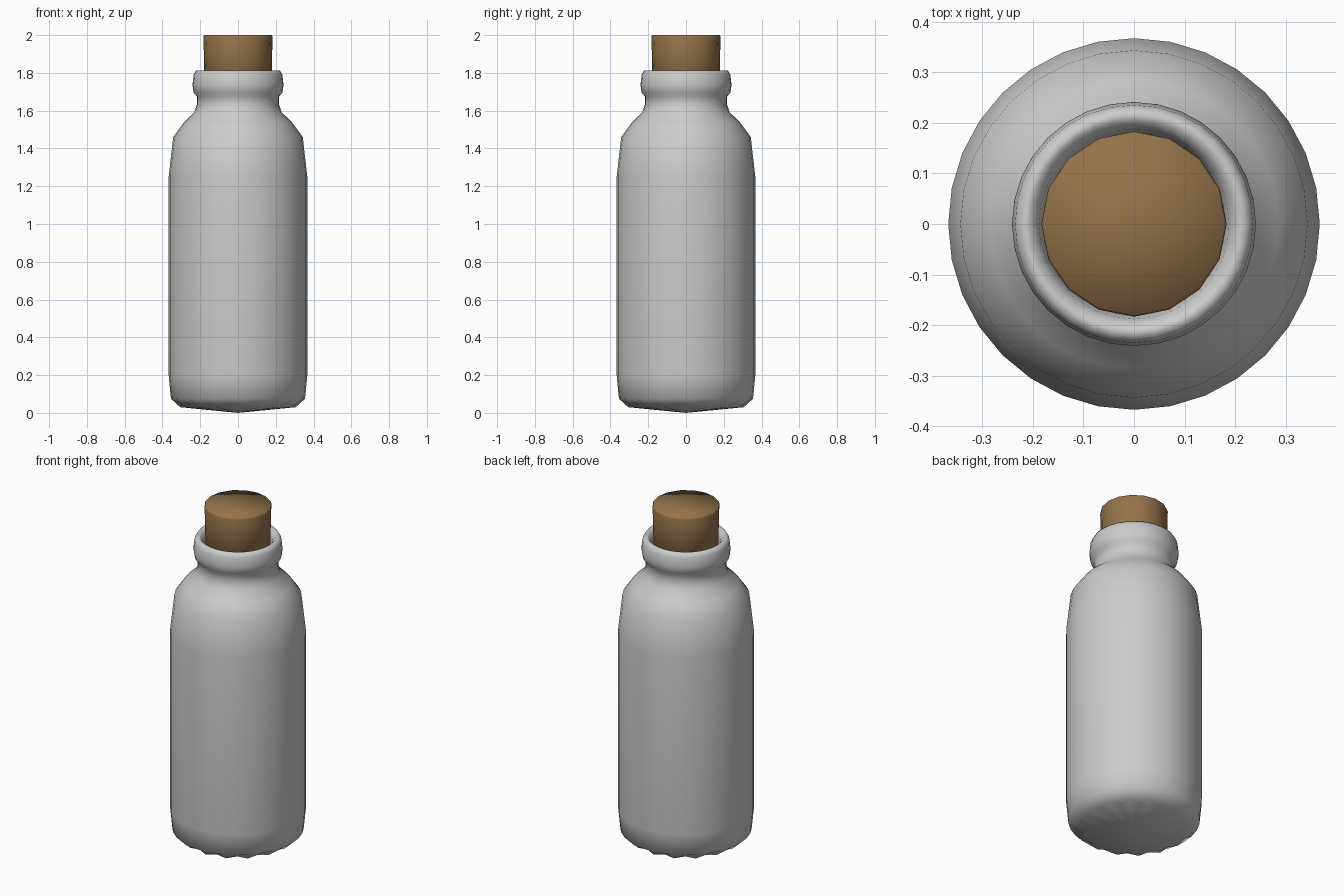
import bpy
import bmesh
from math import cos, sin, pi

if "Cube" in bpy.data.objects:
    bpy.data.objects.remove(bpy.data.objects["Cube"])


def lathe(name, profile, segments, scallop=None):
    """Revolve (radius, z) points about z; radius 0 makes a pole.
    scallop = {ring index: inset of every second vertex}."""
    scallop = scallop or {}
    bm = bmesh.new()
    rings = []
    for k, (r, z) in enumerate(profile):
        if r == 0:
            rings.append([bm.verts.new((0, 0, z))] * segments)
            continue
        ring = []
        for i in range(segments):
            a = 2 * pi * i / segments
            rr = r - (scallop.get(k, 0) if i % 2 else 0)
            ring.append(bm.verts.new((rr * cos(a), rr * sin(a), z)))
        rings.append(ring)
    for a, b in zip(rings, rings[1:]):
        for i in range(segments):
            j = (i + 1) % segments
            corners = list(dict.fromkeys((a[i], a[j], b[j], b[i])))
            bm.faces.new(corners)
    bmesh.ops.recalc_face_normals(bm, faces=bm.faces)
    for f in bm.faces:
        f.smooth = True
    mesh = bpy.data.meshes.new(name)
    bm.to_mesh(mesh)
    bm.free()
    obj = bpy.data.objects.new(name, mesh)
    bpy.context.collection.objects.link(obj)
    return obj


# Bottle: shallow pointed base with fluted edge, body, shoulder, neck, rolled lip, inner neck
lathe("bottle", [
    (0, 0.0), (0.305, 0.03), (0.355, 0.075), (0.367, 0.20), (0.367, 1.25),
    (0.343, 1.46), (0.285, 1.54), (0.232, 1.59), (0.218, 1.63), (0.218, 1.675),
    (0.235, 1.695), (0.241, 1.735), (0.235, 1.79), (0.222, 1.812), (0.205, 1.81),
    (0.188, 1.785), (0.180, 1.74), (0.178, 1.60), (0, 1.58)],
    32, scallop={1: 0.03})

# Cork stopper
cork = lathe("cork", [(0, 1.62), (0.174, 1.62), (0.183, 1.99), (0.179, 2.0), (0, 2.0)], 16)
mat = bpy.data.materials.new("cork_brown")
mat.diffuse_color = (0.30, 0.17, 0.07, 1)
mat.use_nodes = True
mat.node_tree.nodes["Principled BSDF"].inputs["Base Color"].default_value = mat.diffuse_color
cork.data.materials.append(mat)
